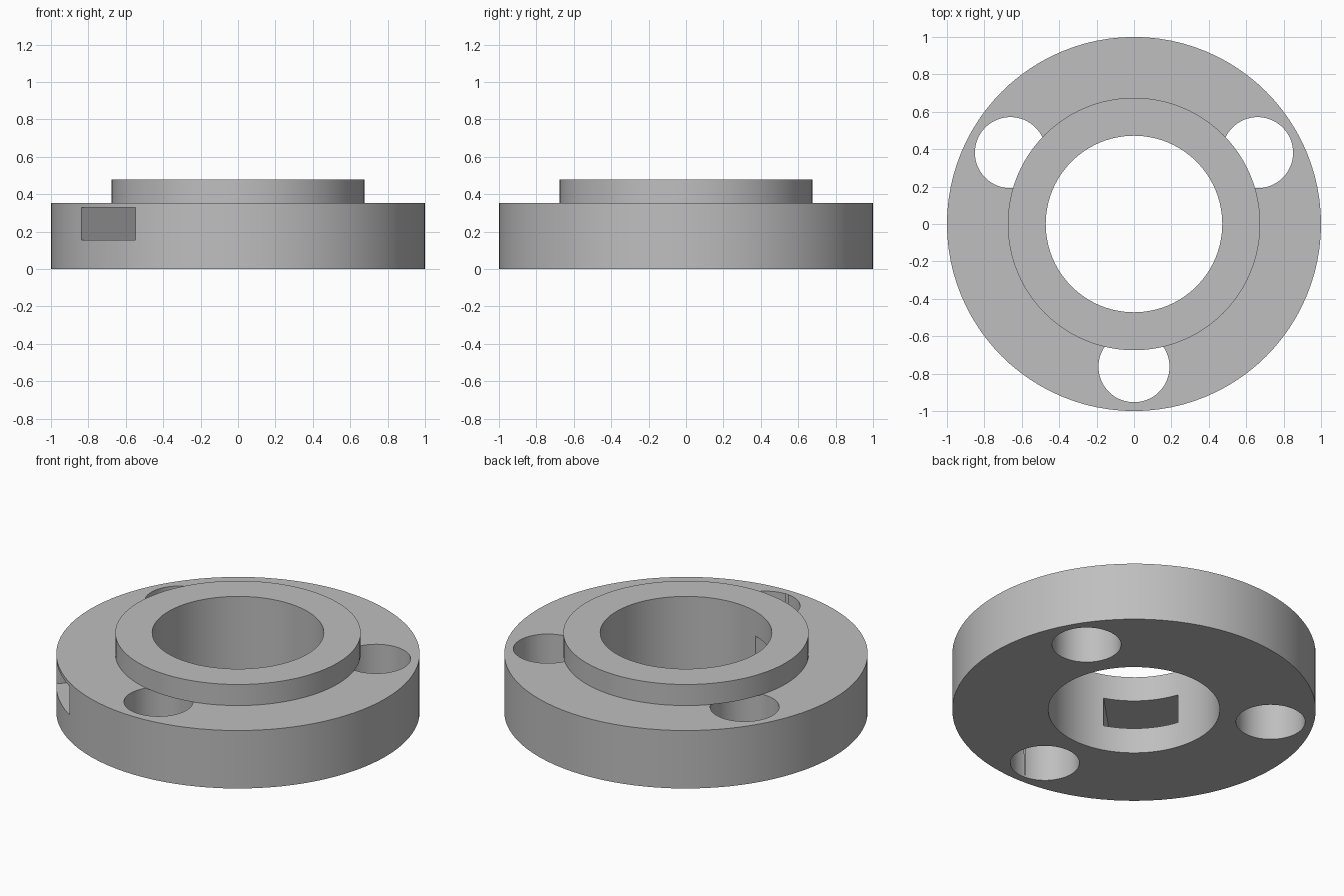
import bpy, bmesh
from math import cos, sin, radians, tau
from mathutils import Matrix

cube = bpy.data.objects.get("Cube")
if cube:
    bpy.data.objects.remove(cube, do_unlink=True)

SEGMENTS = 96
FLANGE_R, HUB_R, BORE_R = 1.0, 0.675, 0.472
FLANGE_TOP, HUB_TOP = 0.352, 0.48

grey = bpy.data.materials.new("plain grey")
grey.use_nodes = True
colour = (0.52, 0.52, 0.52, 1)
grey.diffuse_color = colour
grey.node_tree.nodes["Principled BSDF"].inputs["Base Color"].default_value = colour


def add_object(name, bm):
    bmesh.ops.recalc_face_normals(bm, faces=bm.faces)
    mesh = bpy.data.meshes.new(name)
    bm.to_mesh(mesh)
    bm.free()
    mesh.materials.append(grey)
    obj = bpy.data.objects.new(name, mesh)
    bpy.context.collection.objects.link(obj)
    return obj


def lathe(name, profile):
    """Revolve a closed (radius, height) profile around z."""
    bm = bmesh.new()
    rings = []
    for i in range(SEGMENTS):
        a = tau * i / SEGMENTS
        rings.append([bm.verts.new((r * cos(a), r * sin(a), z)) for r, z in profile])
    n = len(profile)
    for i, ring in enumerate(rings):
        after = rings[(i + 1) % SEGMENTS]
        for j in range(n):
            k = (j + 1) % n
            bm.faces.new((ring[j], after[j], after[k], ring[k]))
    return add_object(name, bm)


def cut(target, cutter):
    cutter.hide_render = True
    mod = target.modifiers.new("cut", 'BOOLEAN')
    mod.operation, mod.solver, mod.object = 'DIFFERENCE', 'EXACT', cutter
    bpy.context.view_layer.objects.active = target
    bpy.ops.object.modifier_apply(modifier=mod.name)
    bpy.data.objects.remove(cutter, do_unlink=True)


# Flange with raised hub and central bore
flange = lathe("flanged_collar", [
    (BORE_R, 0), (FLANGE_R, 0), (FLANGE_R, FLANGE_TOP),
    (HUB_R, FLANGE_TOP), (HUB_R, HUB_TOP), (BORE_R, HUB_TOP)])

# Three bolt holes through the flange, partly roofed by the hub
HOLE_R, HOLE_DIST, BELOW = 0.19, 0.763, 0.1
for angle in (-90, 30, 150):
    a = radians(angle)
    place = Matrix.Translation((HOLE_DIST * cos(a), HOLE_DIST * sin(a), (FLANGE_TOP - BELOW) / 2))
    bm = bmesh.new()
    bmesh.ops.create_cone(bm, cap_ends=True, segments=64, radius1=HOLE_R, radius2=HOLE_R,
                          depth=FLANGE_TOP + BELOW, matrix=place)
    cut(flange, add_object("bolt_hole_cutter", bm))

# Radial rectangular slot from the rim into the bore
SLOT_WIDTH, SLOT_LOW, SLOT_HIGH = 0.41, 0.155, 0.33
bm = bmesh.new()
bmesh.ops.create_cube(bm, size=1, matrix=(
    Matrix.Rotation(radians(-135), 4, 'Z')
    @ Matrix.Translation((0.7, 0, (SLOT_LOW + SLOT_HIGH) / 2))
    @ Matrix.Diagonal((1, SLOT_WIDTH, SLOT_HIGH - SLOT_LOW, 1))))
cut(flange, add_object("slot_cutter", bm))

# Smooth round walls, crisp rims
bpy.ops.object.select_all(action='DESELECT')
flange.select_set(True)
bpy.context.view_layer.objects.active = flange
bpy.ops.object.shade_smooth_by_angle(angle=radians(30))
